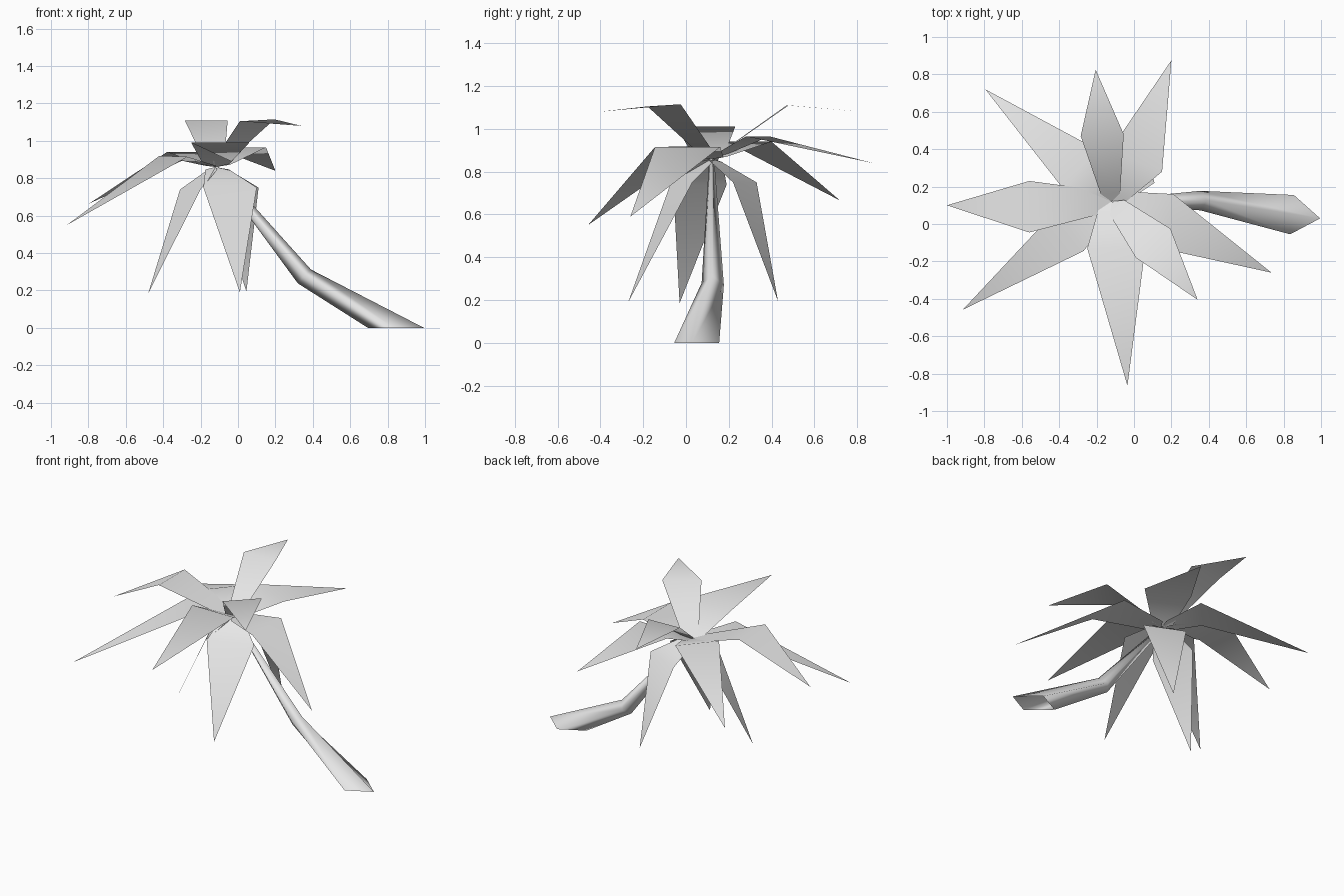
import bpy
import bmesh
from mathutils import Vector

default_cube = bpy.data.objects.get("Cube")
if default_cube:
    bpy.data.objects.remove(default_cube, do_unlink=True)


def make_material(name, colour):
    material = bpy.data.materials.new(name)
    material.use_nodes = True
    material.diffuse_color = colour
    material.node_tree.nodes["Principled BSDF"].inputs["Base Color"].default_value = colour
    return material


def finish(bm, name, material):
    """Turn a bmesh into a smooth shaded object."""
    mesh = bpy.data.meshes.new(name)
    for face in bm.faces:
        face.smooth = True
    bm.to_mesh(mesh)
    bm.free()
    mesh.materials.append(material)
    part = bpy.data.objects.new(name, mesh)
    bpy.context.scene.collection.objects.link(part)
    return part


light_grey = make_material("light grey", (0.8, 0.8, 0.8, 1))
crown = Vector((-0.12, 0.12, 0.86))


def frond(name, shoulder_a, shoulder_b, tip):
    """Bent kite: crown point, narrow neck, wide shoulders, pointed tip."""
    a, b, tip = Vector(shoulder_a), Vector(shoulder_b), Vector(tip)
    if (a - crown).cross(b - crown).z < 0:
        a, b = b, a
    middle, half = (a + b) / 2, (a - b) / 2
    neck = crown.lerp(middle, 0.12)
    bm = bmesh.new()
    root, neck_a, neck_b, wide_a, wide_b, point = [
        bm.verts.new(p)
        for p in (crown, neck + half * 0.45, neck - half * 0.45, a, b, tip)]
    bm.faces.new((root, neck_a, neck_b))
    bm.faces.new((neck_a, wide_a, wide_b, neck_b))
    bm.faces.new((wide_a, point, wide_b))
    finish(bm, name, light_grey)


# Upper fronds, spreading outward around the crown
frond("frond_right", (-0.56, 0.23, 1.01), (-0.56, -0.045, 1.01), (-1, 0.1, 0.76))
frond("frond_front_right", (-0.27, -0.145, 0.915), (-0.42, 0.07, 0.92), (-0.915, -0.458, 0.55))
frond("frond_back", (-0.285, 0.47, 1.11), (-0.055, 0.48, 1.11), (-0.205, 0.825, 1.08))
frond("frond_front_left", (0.01, -0.18, 1.105), (0.195, -0.025, 1.115), (0.34, -0.405, 1.08))
frond("frond_back_right", (-0.38, 0.19, 0.94), (-0.2, 0.4, 0.94), (-0.795, 0.72, 0.665))
frond("frond_back_left", (0.15, 0.28, 0.965), (-0.13, 0.39, 0.965), (0.2, 0.875, 0.84))
frond("frond_left", (0.21, 0.16, 0.915), (0.21, -0.145, 0.915), (0.735, -0.26, 0.59))
frond("frond_front", (-0.25, -0.13, 0.99), (0.06, -0.13, 0.99), (-0.035, -0.865, 0.89))

# Drooping fronds hanging beneath them
frond("drooping_frond_right", (-0.31, 0.19, 0.74), (-0.2, -0.06, 0.74), (-0.48, -0.03, 0.185))
frond("drooping_frond_front", (-0.185, -0.07, 0.75), (0.1, 0.03, 0.75), (0.01, -0.27, 0.19))
frond("drooping_frond_back", (0.11, 0.22, 0.75), (-0.14, 0.33, 0.75), (0.045, 0.43, 0.195))


def trunk(rings):
    """Four sided leaning tube with an open foot; each ring is centre, axis, axis."""
    bm = bmesh.new()
    loops = []
    for centre, outer, side in rings:
        centre, outer, side = Vector(centre), Vector(outer), Vector(side)
        loops.append([bm.verts.new(centre + offset)
                      for offset in (outer, side, -outer, -side)])
    for lower, upper in zip(loops, loops[1:]):
        for i in range(4):
            j = (i + 1) % 4
            bm.faces.new((lower[i], lower[j], upper[j], upper[i]))
    bm.faces.new(loops[-1])
    bmesh.ops.recalc_face_normals(bm, faces=bm.faces[:])
    finish(bm, "trunk", light_grey)


# Leaning trunk: foot, bend, crown
trunk([
    ((0.845, 0.05, 0), (0.15, -0.02, 0), (0.01, 0.105, 0)),
    ((0.355, 0.125, 0.275), (0.035, 0, 0.037), (0, 0.052, -0.005)),
    (crown, (0.009, 0, 0.009), (0, 0.012, 0)),
])
